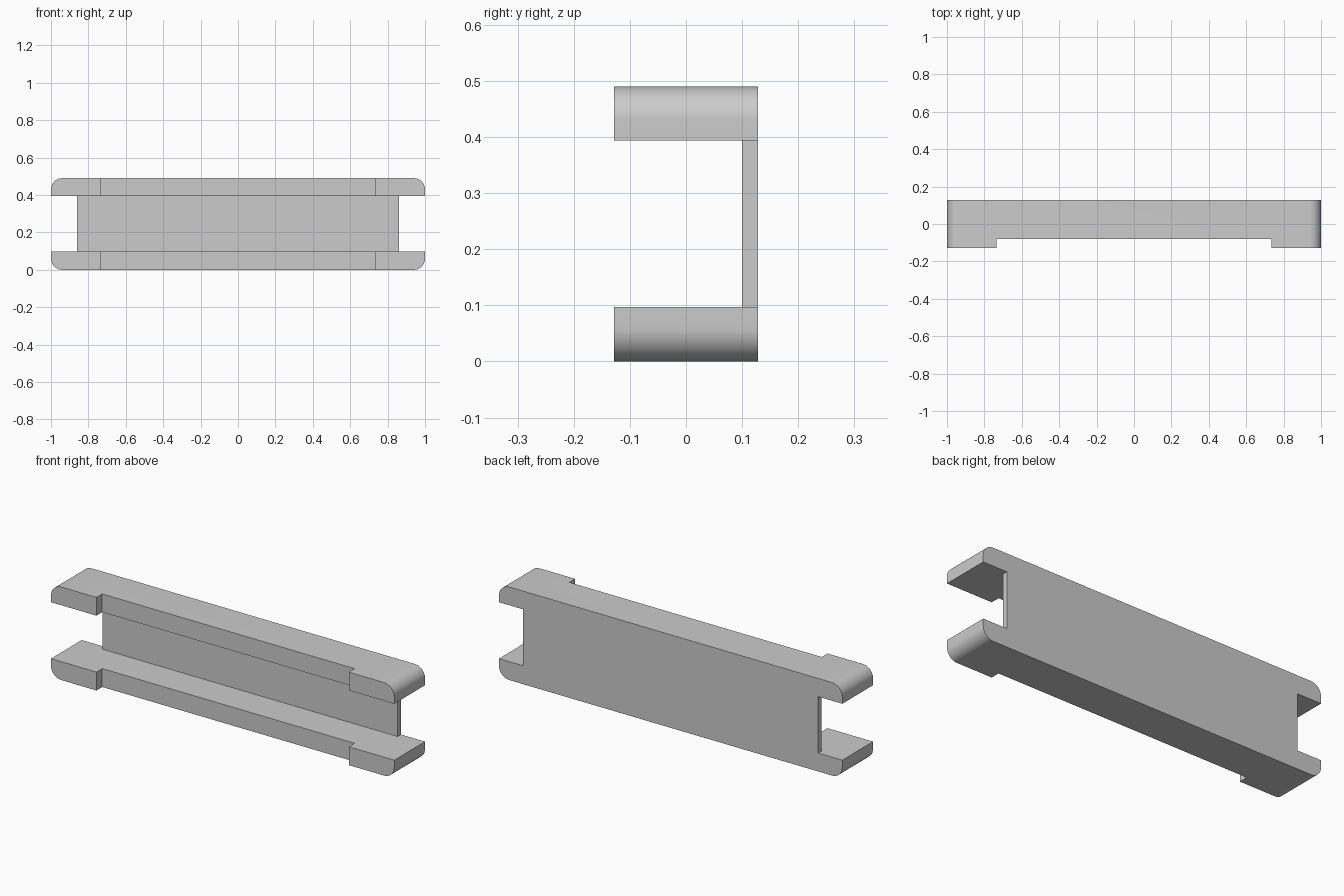
import bpy
import bmesh
import math

if "Cube" in bpy.data.objects:
    bpy.data.objects.remove(bpy.data.objects["Cube"], do_unlink=True)

HEIGHT, DEPTH, RADIUS = 0.49, 0.256, 0.06
BACK, FRONT = DEPTH / 2, -DEPTH / 2
SLOT_LOW, SLOT_HIGH = 0.097, 0.394   # gap between the flanges

grey = bpy.data.materials.new("plain grey")
grey.use_nodes = True
colour = (0.6, 0.6, 0.6, 1)
grey.diffuse_color = colour
grey.node_tree.nodes["Principled BSDF"].inputs["Base Color"].default_value = colour


def box(name, x, y, z):
    """Box spanning the given (low, high) ranges."""
    bm = bmesh.new()
    bmesh.ops.create_cube(bm, size=1)
    for v in bm.verts:
        v.co = [r[0] if c < 0 else r[1] for c, r in zip(v.co, (x, y, z))]
    mesh = bpy.data.meshes.new(name)
    bm.to_mesh(mesh)
    bm.free()
    obj = bpy.data.objects.new(name, mesh)
    bpy.context.collection.objects.link(obj)
    return obj


# Solid body with its four depthwise edges rounded
body = box("channel_rail", (-1, 1), (FRONT, BACK), (0, HEIGHT))
bm = bmesh.new()
bm.from_mesh(body.data)
depth_edges = [e for e in bm.edges if abs(e.verts[0].co.y - e.verts[1].co.y) > 0.1]
bmesh.ops.bevel(bm, geom=depth_edges, offset=RADIUS, segments=12, profile=0.5,
                affect='EDGES')
bm.to_mesh(body.data)
bm.free()
body.data.materials.append(grey)

# Channel between the flanges, open ends, and shallow recess in the front
slot = (SLOT_LOW, SLOT_HIGH)
cutters = [
    box("channel_cutter", (-1.2, 1.2), (-0.3, 0.1), slot),
    box("left_end_cutter", (0.86, 1.3), (-0.4, 0.3), slot),
    box("right_end_cutter", (-1.3, -0.86), (-0.4, 0.3), slot),
    box("front_recess_cutter", (-0.735, 0.735), (-0.5, -0.08), (-0.2, 0.7)),
]
bpy.context.view_layer.objects.active = body
for cutter in cutters:
    cutter.hide_render = True
    cut = body.modifiers.new(cutter.name, 'BOOLEAN')
    cut.operation = 'DIFFERENCE'
    cut.solver = 'EXACT'
    cut.object = cutter
    bpy.ops.object.modifier_apply(modifier=cut.name)
    bpy.data.objects.remove(cutter, do_unlink=True)

# Smooth rounded ends, sharp everywhere else
bpy.ops.object.select_all(action='DESELECT')
body.select_set(True)
bpy.ops.object.shade_smooth_by_angle(angle=math.radians(30))
